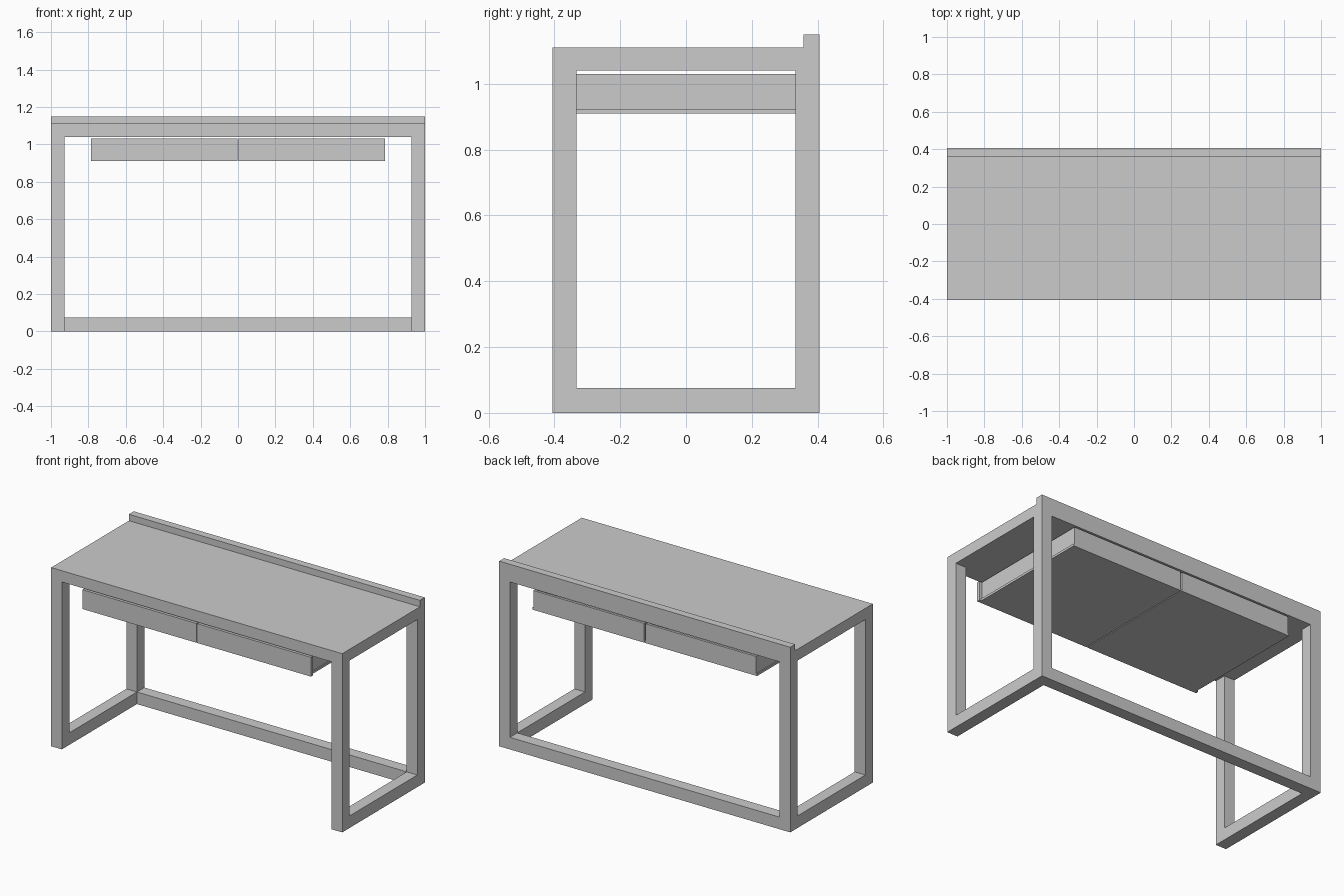
import bpy

cube = bpy.data.objects.get("Cube")
if cube:
    bpy.data.objects.remove(cube, do_unlink=True)

grey = bpy.data.materials.new("light grey")
grey.use_nodes = True
colour = (0.6, 0.6, 0.6, 1)
grey.diffuse_color = colour
grey.node_tree.nodes["Principled BSDF"].inputs["Base Color"].default_value = colour


def box(name, x, y, z):
    """Box spanning the (low, high) pairs along each axis."""
    spans = (x, y, z)
    bpy.ops.mesh.primitive_cube_add(size=1, location=[sum(s) / 2 for s in spans])
    ob = bpy.context.object
    ob.name = name
    ob.scale = [abs(s[1] - s[0]) for s in spans]
    bpy.ops.object.transform_apply(location=False, rotation=False, scale=True)
    ob.data.materials.append(grey)
    return ob


W, D = 1.0, 0.405           # half width and half depth
BAR = 0.073                 # thickness of the frame bars
UNDER, TOP = 1.04, 1.11     # underside and top of the desk slab
INX, INY = W - BAR, D - BAR

# Desk top with a raised strip along the back
box("desk_top", (-W, W), (-D, D), (UNDER, TOP))
box("back_lip", (-W, W), (0.357, D), (TOP, 1.15))

# Low rail joining the back legs
box("back_floor_rail", (-INX, INX), (INY, D), (0, 0.075))

# Drawers: open boxes with a wider front panel and a thin bottom
LOW, HIGH = 0.91, 1.03
FLOOR = LOW + 0.014
FRONT = -D + 0.018
WALL = 0.015

for side, s in (("left", 1), ("right", -1)):
    def span(a, b):
        return (s * a, s * b)

    # Side frame
    box(side + "_front_leg", span(INX, W), (-D, -INY), (0, UNDER))
    box(side + "_back_leg", span(INX, W), (INY, D), (0, UNDER))
    box(side + "_floor_rail", span(INX, W), (-INY, INY), (0, 0.075))

    # Drawer
    box(side + "_drawer_front", span(0.003, 0.785), (-D, FRONT), (LOW, HIGH))
    box(side + "_drawer_bottom", span(0.003, 0.772), (FRONT, D), (LOW, FLOOR))
    inner, outer = 0.006, 0.766
    box(side + "_drawer_inner_wall", span(inner, inner + WALL), (FRONT, D), (FLOOR, HIGH))
    box(side + "_drawer_outer_wall", span(outer - WALL, outer), (FRONT, D), (FLOOR, HIGH))
    box(side + "_drawer_back", span(inner + WALL, outer - WALL), (D - WALL, D), (FLOOR, HIGH))
